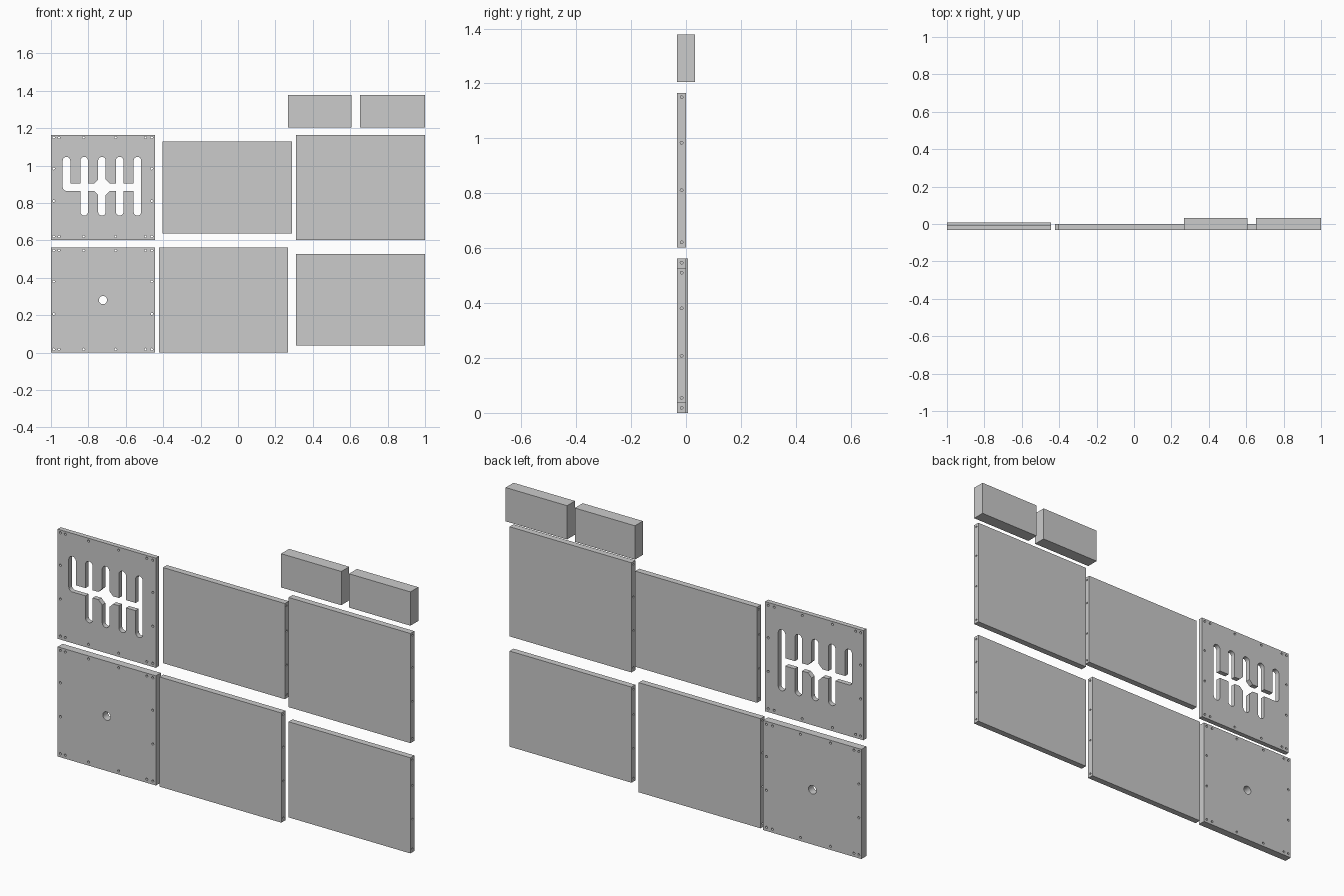
import bpy, bmesh, math
from mathutils import Matrix, Vector

cube = bpy.data.objects.get("Cube")
if cube:
    bpy.data.objects.remove(cube, do_unlink=True)

grey = bpy.data.materials.new("plain_grey")
grey.use_nodes = True
COLOUR = (0.6, 0.6, 0.6, 1)
grey.diffuse_color = COLOUR
grey.node_tree.nodes["Principled BSDF"].inputs["Base Color"].default_value = COLOUR

FRONT = -0.032


def make_object(name, bm):
    bmesh.ops.recalc_face_normals(bm, faces=bm.faces)
    mesh = bpy.data.meshes.new(name)
    bm.to_mesh(mesh)
    bm.free()
    mesh.materials.append(grey)
    obj = bpy.data.objects.new(name, mesh)
    bpy.context.collection.objects.link(obj)
    return obj


def slab(name, x0, x1, z0, z1, back, front=FRONT):
    bm = bmesh.new()
    size = Matrix.Diagonal((x1 - x0, back - front, z1 - z0, 1))
    centre = Matrix.Translation(((x0 + x1) / 2, (front + back) / 2, (z0 + z1) / 2))
    bmesh.ops.create_cube(bm, size=1, matrix=centre @ size)
    return make_object(name, bm)


def drill(bm, centre, radius, depth, axis, sides=12, turn=0):
    rot = Matrix.Rotation(math.pi / 2, 4, axis) @ Matrix.Rotation(turn, 4, 'Z')
    bmesh.ops.create_cone(bm, cap_ends=True, segments=sides, radius1=radius, radius2=radius,
                          depth=depth, matrix=Matrix.Translation(centre) @ rot)


def capsule(bm, a, b, radius, steps=10):
    """Round-ended slot from a to b in the xz plane, cutting along y."""
    a, b = Vector(a), Vector(b)
    start = math.atan2(b.y - a.y, b.x - a.x) + math.pi / 2
    ring = []
    for end, first in ((a, start), (b, start + math.pi)):
        for i in range(steps + 1):
            t = first + math.pi * i / steps
            ring.append((end.x + radius * math.cos(t), end.y + radius * math.sin(t)))
    face = bm.faces.new([bm.verts.new((x, -0.2, z)) for x, z in ring])
    out = bmesh.ops.extrude_face_region(bm, geom=[face])
    moved = [v for v in out["geom"] if isinstance(v, bmesh.types.BMVert)]
    bmesh.ops.translate(bm, verts=moved, vec=(0, 0.4, 0))


def cut(obj, bm):
    cutter = make_object("cutter", bm)
    cutter.hide_render = True
    mod = obj.modifiers.new("cut", 'BOOLEAN')
    mod.operation = 'DIFFERENCE'
    mod.solver = 'EXACT'
    mod.use_self = True
    mod.object = cutter
    bpy.context.view_layer.objects.active = obj
    bpy.ops.object.modifier_apply(modifier=mod.name)
    bpy.data.objects.remove(cutter, do_unlink=True)


# Screw holes around the rim of the two square plates
def rim_holes(bm, z0):
    for x in (-0.985, -0.957, -0.825, -0.654, -0.495, -0.461):
        for z in (0.018, 0.547):
            drill(bm, (x, 0, z0 + z), 0.006, 0.4, 'X')
    for x in (-0.985, -0.461):
        for z in (0.208, 0.381):
            drill(bm, (x, 0, z0 + z), 0.006, 0.4, 'X')


# Base plate with a central round hole
base = slab("base_plate", -1, -0.443, 0, 0.562, 0.008)
bm = bmesh.new()
rim_holes(bm, 0)
drill(bm, (-0.722, 0, 0.281), 0.022, 0.4, 'X', 32)
cut(base, bm)

# Gate plate: screw holes, then slots joined by a cross bar and an octagon
gate = slab("gate_plate", -1, -0.443, 0.603, 1.165, -0.007)
bm = bmesh.new()
rim_holes(bm, 0.603)
cut(gate, bm)
bm = bmesh.new()
slots = [-0.917 + 0.0948 * i for i in range(5)]
MID = 0.885
for i, x in enumerate(slots):
    capsule(bm, (x, MID if i == 0 else 0.753), (x, 1.027), 0.0202)
capsule(bm, (slots[0], MID), (slots[-1], MID), 0.0198)
drill(bm, (slots[2], 0, MID), 0.047, 0.38, 'X', 8, math.pi / 8)
cut(gate, bm)

# Side panels with blind screw holes in both end faces
panels = {
    "lower_middle_panel": (-0.423, 0.268, 0, 0.562, (0.018, 0.208, 0.381, 0.547)),
    "lower_right_panel": (0.309, 1, 0.038, 0.528, (0.055, 0.208, 0.381, 0.511)),
    "upper_middle_panel": (-0.403, 0.288, 0.638, 1.128, (0.655, 0.808, 0.981, 1.111)),
    "upper_right_panel": (0.309, 1, 0.603, 1.165, (0.621, 0.811, 0.984, 1.15)),
}
for name, (x0, x1, z0, z1, holes) in panels.items():
    panel = slab(name, x0, x1, z0, z1, 0)
    bm = bmesh.new()
    for x in (x0, x1):
        for z in holes:
            drill(bm, (x, FRONT / 2, z), 0.005, 0.08, 'Y')
    cut(panel, bm)

# Two thick blocks
slab("wide_block", 0.267, 0.608, 1.205, 1.378, 0.032)
slab("narrow_block", 0.652, 1, 1.205, 1.378, 0.032)
